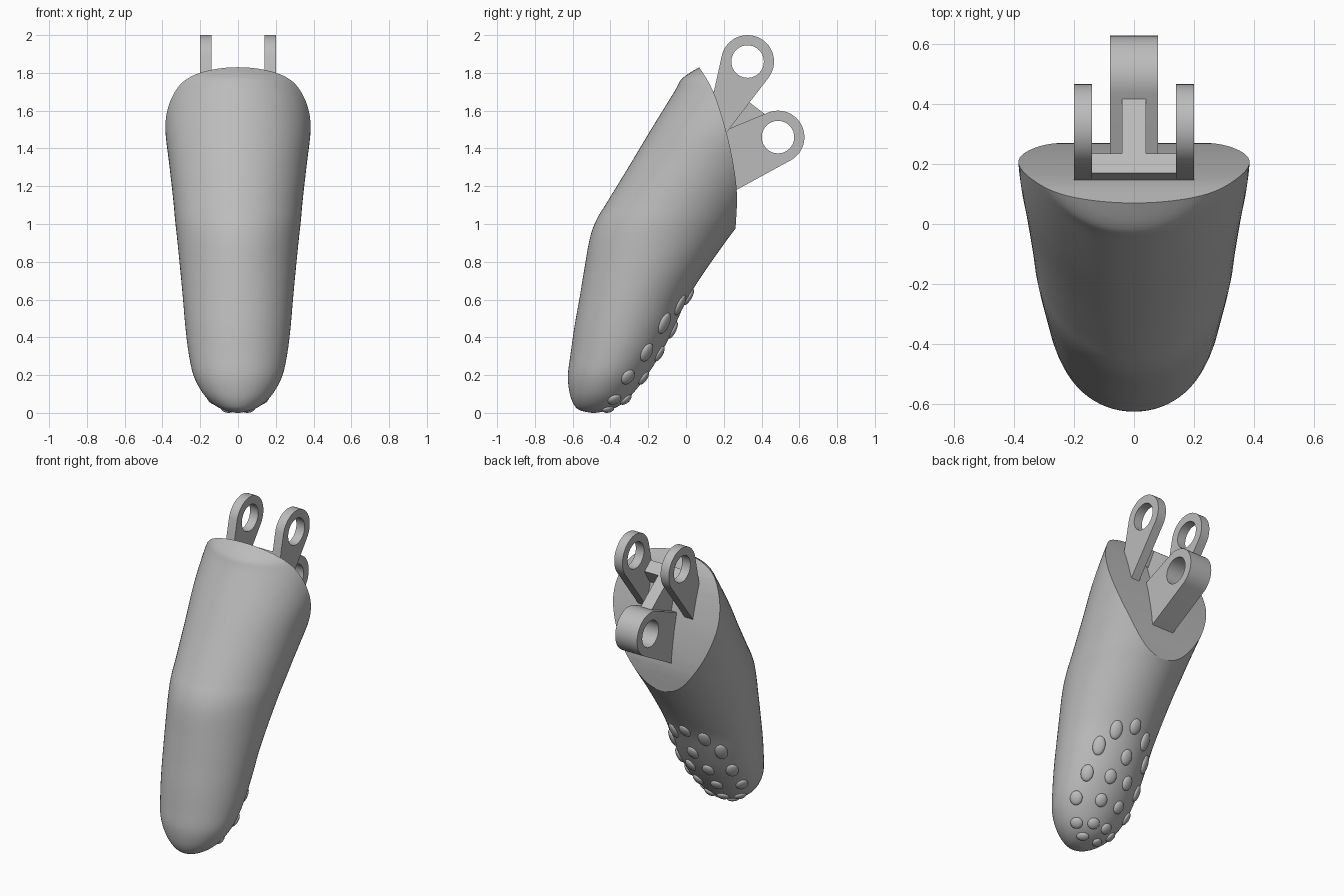
import bpy, bmesh, math
from mathutils import Vector, Matrix

cube = bpy.data.objects.get("Cube")
if cube:
    bpy.data.objects.remove(cube, do_unlink=True)

grey = bpy.data.materials.new("light_grey")
grey.use_nodes = True
grey.diffuse_color = (0.5, 0.5, 0.5, 1)
grey.node_tree.nodes["Principled BSDF"].inputs["Base Color"].default_value = (0.5, 0.5, 0.5, 1)


def finish(bm, name):
    bmesh.ops.recalc_face_normals(bm, faces=bm.faces[:])
    mesh = bpy.data.meshes.new(name)
    bm.to_mesh(mesh)
    bm.free()
    obj = bpy.data.objects.new(name, mesh)
    bpy.context.collection.objects.link(obj)
    mesh.materials.append(grey)
    return obj


def select(obj):
    bpy.ops.object.select_all(action='DESELECT')
    obj.select_set(True)
    bpy.context.view_layer.objects.active = obj


def smooth(obj, angle=30):
    select(obj)
    bpy.ops.object.shade_smooth_by_angle(angle=math.radians(angle))


def cut(obj, cutter):
    mod = obj.modifiers.new("cut", 'BOOLEAN')
    mod.operation, mod.solver, mod.object = 'DIFFERENCE', 'EXACT', cutter
    select(obj)
    bpy.ops.object.modifier_apply(modifier=mod.name)
    bpy.data.objects.remove(cutter, do_unlink=True)


def prism(name, points, x0, x1):
    """Side outline (y, z) extruded across x."""
    bm = bmesh.new()
    face = bm.faces.new([bm.verts.new((x0, y, z)) for y, z in points])
    new = bmesh.ops.extrude_face_region(bm, geom=[face])["geom"]
    verts = [v for v in new if isinstance(v, bmesh.types.BMVert)]
    bmesh.ops.translate(bm, verts=verts, vec=(x1 - x0, 0, 0))
    return finish(bm, name)


def circle(cy, cz, r, n=48):
    return [(cy + r * math.cos(i * math.tau / n), cz + r * math.sin(i * math.tau / n))
            for i in range(n)]


def catmull(points, s):
    i = min(int(s), len(points) - 2)
    t = s - i
    a, b, c, d = [Vector(points[min(max(j, 0), len(points) - 1)]) for j in range(i - 1, i + 3)]
    return b + 0.5 * t * (c - a + t * (2 * a - 5 * b + 4 * c - d + t * (3 * (b - c) + d - a)))


# Finger body stations: height, front y, back y, half width
STATIONS = [
    (0, -.5, -.48, .01), (.015, -.565, -.405, .075), (.05, -.597, -.335, .135),
    (.11, -.617, -.275, .19), (.2, -.625, -.205, .236), (.32, -.61, -.13, .262),
    (.46, -.59, -.06, .279), (.6, -.565, .005, .291), (.75, -.54, .1, .305),
    (.92, -.51, .22, .322), (1.02, -.475, .295, .333), (1.12, -.415, .365, .342),
    (1.3, -.305, .49, .362), (1.5, -.185, .625, .385), (1.7, -.062, .76, .385),
    (1.77, -.02, .81, .37), (1.83, .07, .85, .35), (1.9, .2, .9, .33)]


def surface(s, a):
    z, front, back, w = catmull(STATIONS, s)
    return Vector((w * math.sin(a), (front + back) / 2 + (back - front) / 2 * math.cos(a), z))


# Finger body: lofted rings, closed at both ends
SEGMENTS, STEPS = 64, 5
bm = bmesh.new()
rings = [[bm.verts.new(surface(k / STEPS, j * math.tau / SEGMENTS)) for j in range(SEGMENTS)]
         for k in range((len(STATIONS) - 1) * STEPS + 1)]
for low, high in zip(rings, rings[1:]):
    for j in range(SEGMENTS):
        n = (j + 1) % SEGMENTS
        bm.faces.new((low[j], low[n], high[n], high[j]))
bm.faces.new(rings[0])
bm.faces.new(rings[-1])
body = finish(bm, "finger_body")

# Curved joint face sliced off the back
curve = [(.262, .9), (.262, .97), (.27, 1.15), (.25, 1.32), (.21, 1.5),
         (.145, 1.7), (.07, 1.83), (.01, 1.92)]
edge = [tuple(catmull(curve, k / 4)) for k in range((len(curve) - 1) * 4 + 1)]
cut(body, prism("joint_cutter", edge + [(.01, 2.2), (1.5, 2.2), (1.5, .9)], -1, 1))
smooth(body)


# Hinge lugs: ring end tapering into the body, with a pin hole
def lug(name, cy, cz, base, x0, x1):
    bm = bmesh.new()
    for x in (x0, x1):
        for y, z in circle(cy, cz, .14) + base:
            bm.verts.new((x, y, z))
    bmesh.ops.convex_hull(bm, input=bm.verts[:])
    bmesh.ops.dissolve_limit(bm, angle_limit=0.01, verts=bm.verts[:], edges=bm.edges[:])
    obj = finish(bm, name)
    cut(obj, prism("pin_cutter", circle(cy, cz, .086), x0 - .1, x1 + .1))
    smooth(obj)


upper_base = [(.125, 1.6), (.15, 1.4)]
lug("left_upper_lug", .326, 1.86, upper_base, .14, .2)
lug("right_upper_lug", .326, 1.86, upper_base, -.2, -.14)
lug("lower_lug", .487, 1.46, [(.12, 1.46), (.12, 1.1)], -.08, .08)

# Crossbar and rib joining the lugs
prism("crossbar", [(.14, 1.68), (.17, 1.77), (.235, 1.72), (.18, 1.63)], -.17, .17)
prism("center_rib", [(.17, 1.77), (.42, 1.58), (.36, 1.45), (.18, 1.45), (.14, 1.67)], -.04, .04)


# Grip bumps on the pad: station, angle from the back, half length
def bump(s, a, length):
    bm = bmesh.new()
    bmesh.ops.create_uvsphere(bm, u_segments=20, v_segments=12, radius=1)
    d = 0.02
    up = (surface(s + d, a) - surface(s - d, a)).normalized()
    out = (surface(s, a + d) - surface(s, a - d)).cross(up).normalized()
    side = up.cross(out)
    turn = Matrix((side, up, out)).transposed().to_4x4()
    size = Matrix.Diagonal((.038, length, .018, 1))
    bm.transform(Matrix.Translation(surface(s, a)) @ turn @ size)
    smooth(finish(bm, "grip_bump"), 60)


for s, a, length in [(7.1, 0, .05), (6.8, .4, .06), (6.1, .69, .06), (5.85, 0, .05),
                     (5, .83, .052), (4.95, .25, .046), (3.9, 1, .044), (3.85, .3, .042),
                     (2.4, 1, .036), (2.4, .32, .036), (1.2, .7, .03)]:
    for side in ((1, -1) if a else (1,)):
        bump(s, a * side, length)
